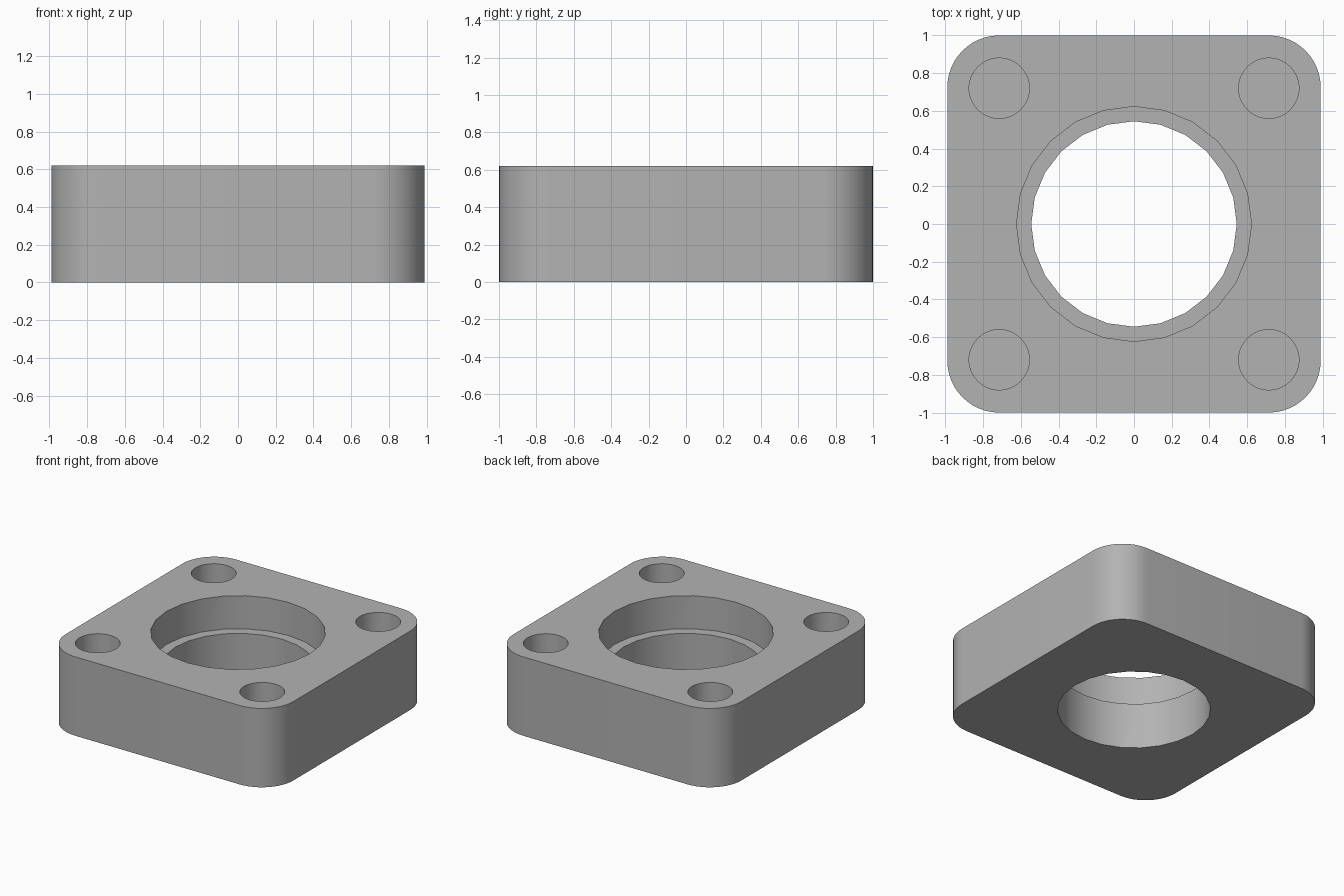
import bpy, bmesh, math
from mathutils import Matrix

if "Cube" in bpy.data.objects:
    bpy.data.objects.remove(bpy.data.objects["Cube"], do_unlink=True)

HALF_X, HALF_Y, HEIGHT = 0.99, 1.0, 0.62
CORNER = 0.275
LEDGE = 0.36          # floor of the counterbore and of the blind corner holes
HOLE_X, HOLE_Y = 0.715, 0.72

grey = bpy.data.materials.new("light grey")
grey.use_nodes = True
colour = (0.45, 0.45, 0.45, 1)
grey.diffuse_color = colour
grey.node_tree.nodes["Principled BSDF"].inputs["Base Color"].default_value = colour


def add_object(name, bm):
    mesh = bpy.data.meshes.new(name)
    bm.to_mesh(mesh)
    bm.free()
    mesh.materials.append(grey)
    obj = bpy.data.objects.new(name, mesh)
    bpy.context.collection.objects.link(obj)
    return obj


def cut(body, name, x, y, radius, bottom, sides):
    """Cut a vertical round hole from above the top down to the given height."""
    bm = bmesh.new()
    top = HEIGHT + 0.1
    bmesh.ops.create_cone(bm, cap_ends=True, segments=sides, radius1=radius,
                          radius2=radius, depth=top - bottom,
                          matrix=Matrix.Translation((x, y, (top + bottom) / 2)))
    cutter = add_object(name, bm)
    cutter.hide_render = True
    mod = body.modifiers.new(name, 'BOOLEAN')
    mod.operation = 'DIFFERENCE'
    mod.solver = 'EXACT'
    mod.object = cutter
    bpy.context.view_layer.objects.active = body
    bpy.ops.object.modifier_apply(modifier=name)
    bpy.data.objects.remove(cutter, do_unlink=True)


# Block with rounded upright corners
bm = bmesh.new()
bmesh.ops.create_cube(bm, size=1, matrix=Matrix.Translation((0, 0, HEIGHT / 2))
                      @ Matrix.Diagonal((2 * HALF_X, 2 * HALF_Y, HEIGHT, 1)))
uprights = [e for e in bm.edges
            if abs(e.verts[0].co.z - e.verts[1].co.z) > HEIGHT / 2]
bmesh.ops.bevel(bm, geom=uprights, offset=CORNER, segments=12,
                profile=0.5, affect='EDGES')
block = add_object("mounting_block", bm)

# Central through hole with a wider counterbore
cut(block, "through_hole", 0, 0, 0.545, -0.1, 24)
cut(block, "counterbore", 0, 0, 0.623, LEDGE, 24)

# Blind corner holes
for sx in (-1, 1):
    for sy in (-1, 1):
        cut(block, "corner_hole", sx * HOLE_X, sy * HOLE_Y, 0.16, LEDGE, 48)

# Smooth the curved walls, keep the rims sharp
bpy.ops.object.select_all(action='DESELECT')
block.select_set(True)
bpy.context.view_layer.objects.active = block
bpy.ops.object.shade_smooth_by_angle(angle=math.radians(30))
